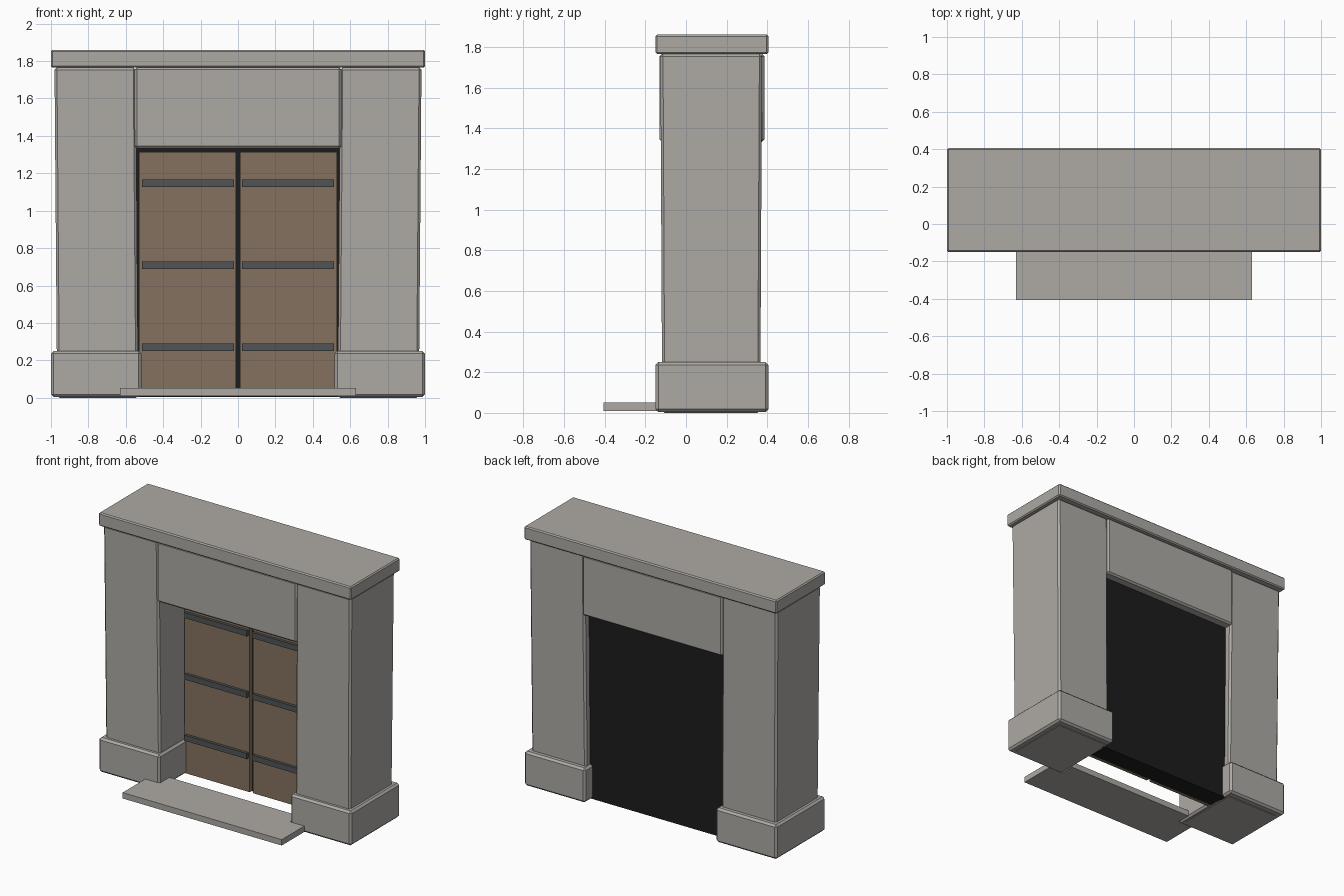
import bpy, bmesh

if "Cube" in bpy.data.objects:
    bpy.data.objects.remove(bpy.data.objects["Cube"])


def material(name, r, g, b):
    m = bpy.data.materials.new(name)
    m.diffuse_color = (r, g, b, 1)
    m.use_nodes = True
    m.node_tree.nodes["Principled BSDF"].inputs["Base Color"].default_value = m.diffuse_color
    return m


STONE = material("grey stone", 0.42, 0.403, 0.378)
WOOD = material("brown wood", 0.235, 0.167, 0.113)
IRON = material("dark iron", 0.082, 0.088, 0.09)
SOOT = material("soot black", 0.012, 0.012, 0.012)


def finish(name, bm, mat, bevel=0):
    if bevel:
        bmesh.ops.bevel(bm, geom=bm.edges[:], offset=bevel, segments=1, affect='EDGES')
    bmesh.ops.recalc_face_normals(bm, faces=bm.faces[:])
    me = bpy.data.meshes.new(name)
    bm.to_mesh(me)
    bm.free()
    me.materials.append(mat)
    ob = bpy.data.objects.new(name, me)
    bpy.context.collection.objects.link(ob)
    return ob


def box(name, x, y, z, mat, bevel=0, lean=0, flare=0):
    """Box from ranges; lean moves the top away from x = 0, flare widens it in y."""
    bm = bmesh.new()
    bmesh.ops.create_cube(bm, size=1)
    side = 1 if x[0] + x[1] > 0 else -1
    for v in bm.verts:
        ix, iy, iz = (c > 0 for c in v.co)
        v.co = (x[ix] + (lean * side if iz else 0),
                y[iy] + ((flare if iy else -flare) if iz else 0),
                z[iz])
    return finish(name, bm, mat, bevel)


def span(s, a, b):
    """x range mirrored to side s"""
    return tuple(sorted((s * a, s * b)))


# Mantel shelf and lintel
box("mantel_shelf", (-1, 1), (-0.15, 0.405), (1.765, 1.86), STONE, 0.008)
box("lintel", (-0.553, 0.553), (-0.13, 0.385), (1.333, 1.766), STONE, 0.012)

for s, side in ((-1, "left"), (1, "right")):
    # Stone pillar running down through its plinth
    box(side + "_pillar", span(s, 0.533, 0.967), (-0.117, 0.365), (0, 1.766), STONE, 0.013, 0.014, 0.009)
    box(side + "_plinth", span(s, 0.517, 1.0), (-0.15, 0.405), (0.004, 0.25), STONE, 0.014)
    # Wooden door with three iron straps
    box(side + "_door", span(s, 0.012, 0.528), (0.15, 0.19), (0.008, 1.313), WOOD)
    for i, z in enumerate((0.27, 0.708, 1.148)):
        box(f"{side}_strap_{i + 1}", span(s, 0.022, 0.513), (0.13, 0.16), (z - 0.02, z + 0.02), IRON)

# Dark backing behind the doors
box("fireback", (-0.545, 0.545), (0.18, 0.32), (0.004, 1.335), SOOT)

# Hearth step, wide in front and reaching in between the plinths
bm = bmesh.new()
outline = [(-0.63, -0.405), (0.63, -0.405), (0.63, -0.145), (0.515, -0.145),
           (0.515, -0.04), (-0.515, -0.04), (-0.515, -0.145), (-0.63, -0.145)]
face = bm.faces.new([bm.verts.new((x, y, 0.01)) for x, y in outline])
ext = bmesh.ops.extrude_face_region(bm, geom=[face])
for v in ext["geom"]:
    if isinstance(v, bmesh.types.BMVert):
        v.co.z = 0.052
finish("hearth_step", bm, STONE)
